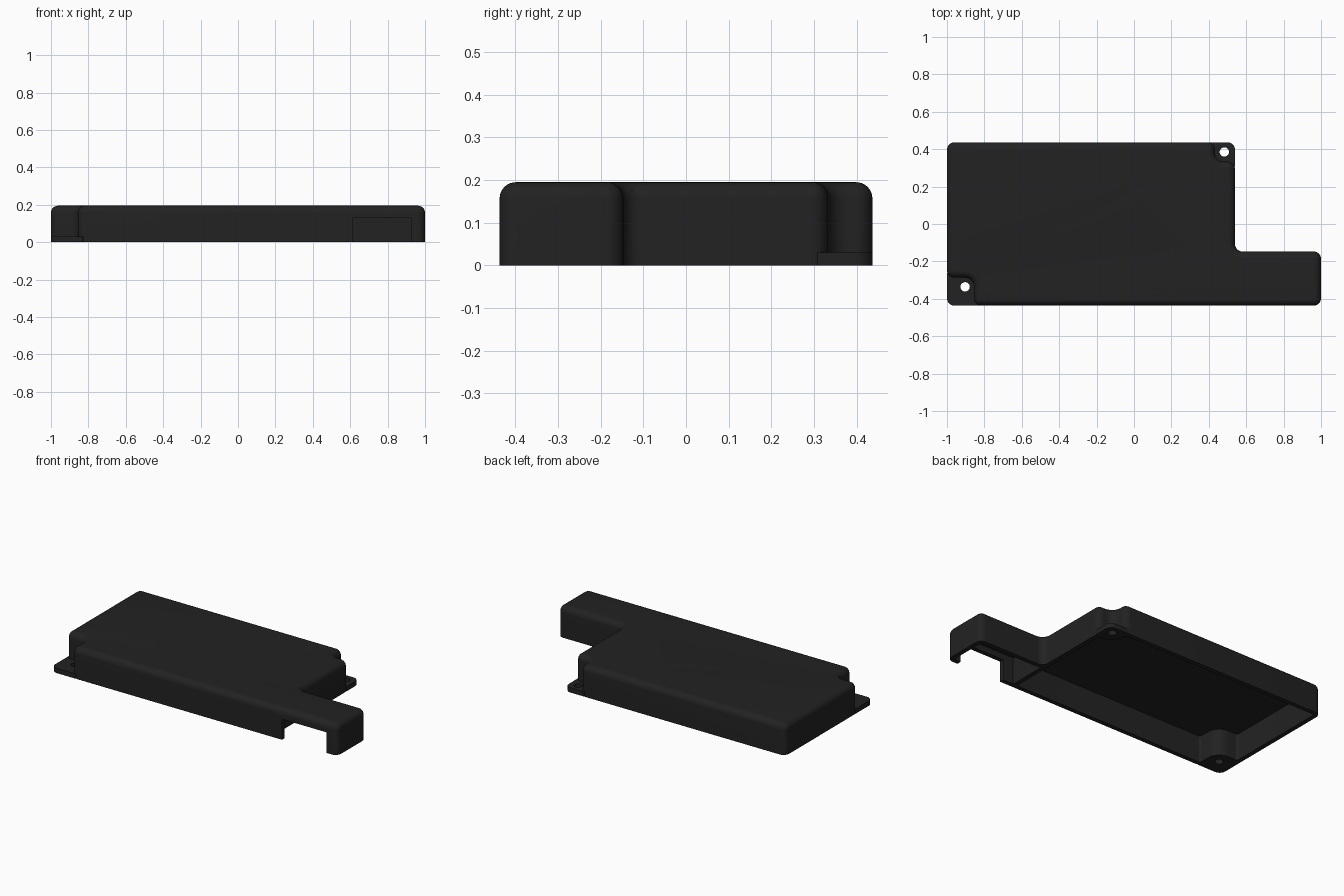
import bpy, bmesh, math
from mathutils import Vector

if "Cube" in bpy.data.objects:
    bpy.data.objects.remove(bpy.data.objects["Cube"])

HEIGHT, WALL, ROUND, TAB = 0.195, 0.028, 0.038, 0.03
R, NR = 0.04, 0.05          # outer corner radius, screw notch radius

black = bpy.data.materials.new("black plastic")
black.diffuse_color = (0.016, 0.016, 0.016, 1)
black.use_nodes = True
black.node_tree.nodes["Principled BSDF"].inputs["Base Color"].default_value = black.diffuse_color


def ring(corners, inset=0.0, steps=8):
    """Counter-clockwise outline with filleted corners (x, y, radius), offset inward."""
    pts, n = [], len(corners)
    for i, (x, y, r) in enumerate(corners):
        p = Vector((x, y))
        d1 = (p - Vector(corners[i - 1][:2])).normalized()
        d2 = (Vector(corners[(i + 1) % n][:2]) - p).normalized()
        n1, n2 = Vector((-d1.y, d1.x)), Vector((-d2.y, d2.x))
        side = 1 if d1.cross(d2) > 0 else -1
        p = p + (n1 + n2) * inset
        r = max(r - side * inset, 0.001)
        c = p + (n1 + n2) * r * side
        for k in range(steps + 1):
            a = math.pi / 2 * k / steps
            pts.append(c - side * r * (n1 * math.cos(a) + n2 * math.sin(a)))
    return pts


def loft(name, rings):
    """Skin a stack of (outline, z) rings and cap both ends."""
    bm = bmesh.new()
    loops = [[bm.verts.new((p.x, p.y, z)) for p in pts] for pts, z in rings]
    for a, b in zip(loops, loops[1:]):
        for i in range(len(a)):
            j = (i + 1) % len(a)
            bm.faces.new((a[i], a[j], b[j], b[i]))
    bm.faces.new(loops[0][::-1])
    bm.faces.new(loops[-1])
    bmesh.ops.recalc_face_normals(bm, faces=bm.faces)
    me = bpy.data.meshes.new(name)
    bm.to_mesh(me)
    bm.free()
    ob = bpy.data.objects.new(name, me)
    bpy.context.collection.objects.link(ob)
    me.materials.append(black)
    return ob


def box(name, x0, x1, y0, y1, z0, z1):
    pts = [Vector(p) for p in ((x0, y0), (x1, y0), (x1, y1), (x0, y1))]
    return loft(name, [(pts, z0), (pts, z1)])


def activate(ob):
    bpy.ops.object.select_all(action='DESELECT')
    ob.select_set(True)
    bpy.context.view_layer.objects.active = ob


def cut(ob, cutter):
    m = ob.modifiers.new("cut", 'BOOLEAN')
    m.operation, m.solver, m.object = 'DIFFERENCE', 'EXACT', cutter
    activate(ob)
    bpy.ops.object.modifier_apply(modifier=m.name)
    bpy.data.objects.remove(cutter)


def smooth(ob):
    activate(ob)
    bpy.ops.object.shade_smooth_by_angle(angle=math.radians(30))


# L-shaped cover with two screw notches, hollow and open underneath
outline = [(-0.855, -0.437, R), (1, -0.437, R), (1, -0.147, R), (0.54, -0.147, R),
           (0.54, 0.333, R), (0.432, 0.333, NR), (0.432, 0.437, R), (-1, 0.437, R),
           (-1, -0.287, R), (-0.855, -0.287, NR)]
ceiling = HEIGHT - WALL
rings = [(ring(outline, WALL), ceiling), (ring(outline, WALL), 0), (ring(outline), 0)]
for k in range(9):
    a = math.pi / 2 * k / 8
    rings.append((ring(outline, ROUND * (1 - math.cos(a))),
                  HEIGHT - ROUND + ROUND * math.sin(a)))
cover = loft("cover_shell", rings)

# Cable opening in the front wall of the arm
cut(cover, box("opening_cutter", 0.613, 0.925, -0.5, -0.39, -0.1, 0.13))
smooth(cover)

# Inner partition between main body and arm
box("inner_partition", 0.54 - WALL, 0.54, -0.437 + WALL / 2, -0.125, 0, ceiling + 0.01)


# Screw tabs filling the notches at the bottom
def screw_tab(name, corners, hx, hy):
    tab = loft(name, [(ring(corners), 0), (ring(corners), TAB)])
    circle = [Vector((hx + 0.025 * math.cos(math.tau * i / 32),
                      hy + 0.025 * math.sin(math.tau * i / 32))) for i in range(32)]
    cut(tab, loft("hole_cutter", [(circle, -0.1), (circle, 0.1)]))
    smooth(tab)


screw_tab("front_screw_tab", [(-1, -0.437, R), (-0.83, -0.437, 0.002),
                              (-0.83, -0.262, 0.072), (-1, -0.262, 0.002)], -0.903, -0.336)
screw_tab("back_screw_tab", [(0.54, 0.437, R), (0.407, 0.437, 0.002),
                             (0.407, 0.308, 0.072), (0.54, 0.308, 0.002)], 0.483, 0.385)
